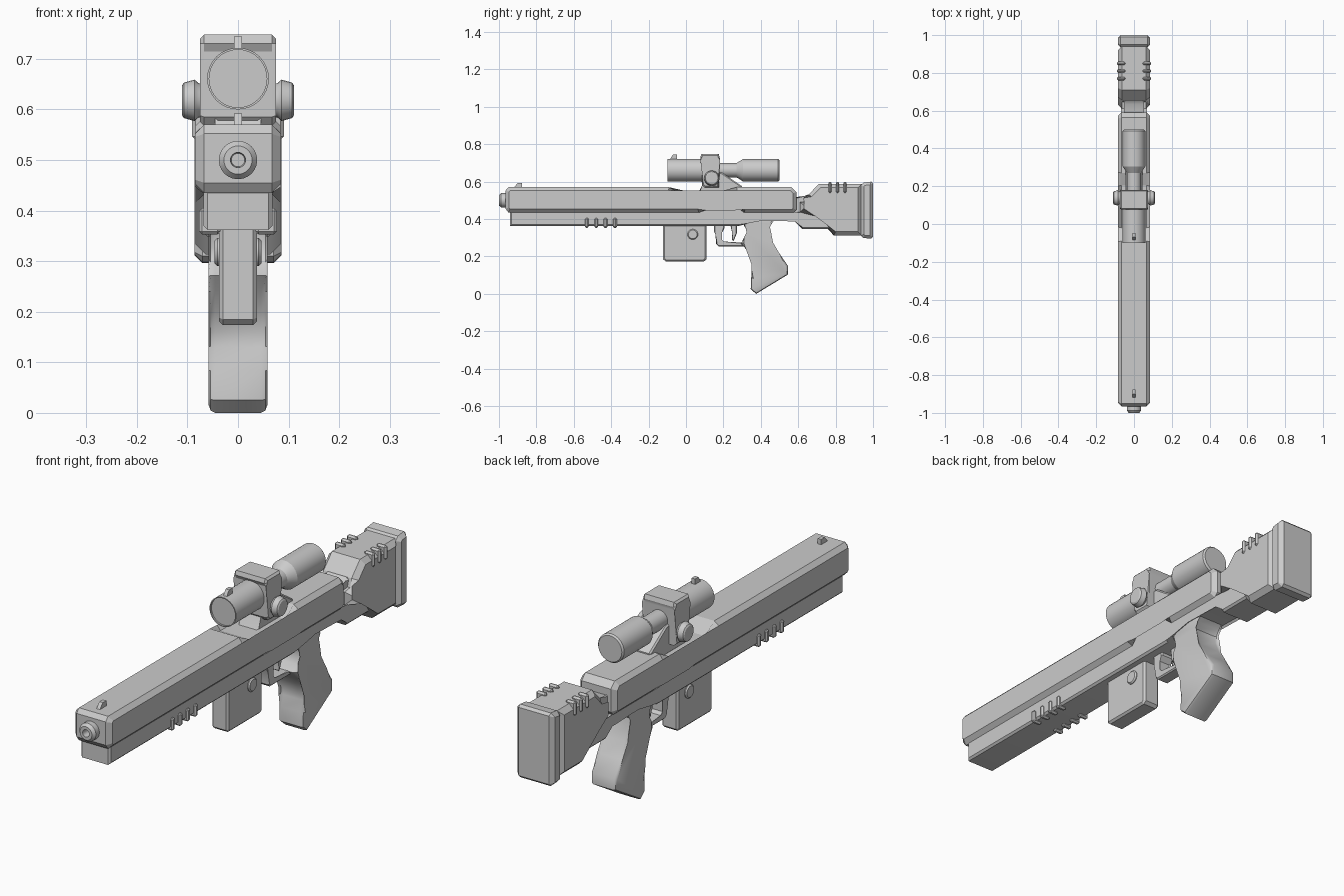
import bpy, bmesh, math
from mathutils import Matrix, Vector

cube = bpy.data.objects.get("Cube")
if cube:
    bpy.data.objects.remove(cube, do_unlink=True)

# One matte grey for everything
grey = bpy.data.materials.new("matte grey")
grey.use_nodes = True
COLOUR = (0.6, 0.6, 0.6, 1)
grey.diffuse_color = COLOUR
grey.node_tree.nodes["Principled BSDF"].inputs["Base Color"].default_value = COLOUR


def finish(name, bm, angle=30):
    bmesh.ops.recalc_face_normals(bm, faces=bm.faces[:])
    mesh = bpy.data.meshes.new(name)
    bm.to_mesh(mesh)
    bm.free()
    mesh.materials.append(grey)
    obj = bpy.data.objects.new(name, mesh)
    bpy.context.collection.objects.link(obj)
    bpy.ops.object.select_all(action='DESELECT')
    obj.select_set(True)
    bpy.context.view_layer.objects.active = obj
    bpy.ops.object.shade_smooth_by_angle(angle=math.radians(angle))
    return obj


def prism(name, pts, half, bevel=0.0, segments=1, angle=25):
    """Side profile (y, z) extruded to x = +-half, with its outline chamfered."""
    bm = bmesh.new()
    a = [bm.verts.new((-half, y, z)) for y, z in pts]
    b = [bm.verts.new((half, y, z)) for y, z in pts]
    caps = [bm.faces.new(a), bm.faces.new(b[::-1])]
    n = len(pts)
    for i in range(n):
        j = (i + 1) % n
        bm.faces.new((a[j], a[i], b[i], b[j]))
    if bevel:
        edges = [e for f in caps for e in f.edges]
        bmesh.ops.bevel(bm, geom=edges, offset=bevel, segments=segments,
                        profile=0.5, affect='EDGES', clamp_overlap=True)
    return finish(name, bm, angle)


def box(name, x, y, z, bevel=0.0):
    """Box from (min, max) ranges with all edges chamfered."""
    bm = bmesh.new()
    bmesh.ops.create_cube(bm, size=1)
    for v in bm.verts:
        v.co = Vector([(r[0] + r[1]) / 2 + c * (r[1] - r[0])
                       for r, c in zip((x, y, z), v.co)])
    if bevel:
        bmesh.ops.bevel(bm, geom=bm.edges[:], offset=bevel, segments=1,
                        affect='EDGES', clamp_overlap=True)
    return finish(name, bm, 25)


def lathe(name, profile, centre, axis='Y', sides=32):
    """Turn (distance, radius) points about the y or x axis through centre."""
    bm = bmesh.new()
    rings = []
    for d, r in profile:
        ring = []
        for i in range(sides):
            t = 2 * math.pi * i / sides
            c, s = r * math.cos(t), r * math.sin(t)
            p = (c, d, s) if axis == 'Y' else (d, c, s)
            ring.append(bm.verts.new(Vector(p) + Vector(centre)))
        rings.append(ring)
    for p, q in zip(rings, rings[1:]):
        for i in range(sides):
            j = (i + 1) % sides
            bm.faces.new((p[i], p[j], q[j], q[i]))
    bm.faces.new(rings[0])
    bm.faces.new(rings[-1][::-1])
    return finish(name, bm)


# Upper body with a scope recess on top and a raised step underneath
prism("upper_body", [
    (-0.965, 0.455), (-0.95, 0.435), (0.07, 0.435), (0.095, 0.465), (0.27, 0.465),
    (0.31, 0.433), (0.575, 0.433), (0.59, 0.45), (0.59, 0.545), (0.565, 0.57),
    (0.27, 0.57), (0.205, 0.535), (-0.02, 0.535), (-0.09, 0.57),
    (-0.95, 0.57), (-0.965, 0.552)], 0.085, 0.018)

# Lower body running back into the tail under the stock
prism("lower_body", [
    (-0.94, 0.362), (0.28, 0.362), (0.33, 0.385), (0.41, 0.40), (0.585, 0.395),
    (0.62, 0.348), (0.79, 0.348), (0.79, 0.43), (0.57, 0.43), (0.55, 0.45),
    (0.30, 0.45), (0.27, 0.475), (0.10, 0.475), (0.07, 0.45), (-0.94, 0.45)],
    0.068, 0.008)

# Grip strips wrapping the lower edges of the handguard
for i in range(4):
    y = -0.53 + i * 0.05
    for side, s in (("left", 1), ("right", -1)):
        box(f"handguard_rib_{side}_{i + 1}", sorted((s * 0.035, s * 0.077)),
            (y - 0.01, y + 0.01), (0.353, 0.405), 0.006)

# Muzzle with a recessed bore
lathe("muzzle", [(-0.94, 0.038), (-0.988, 0.038), (-1.0, 0.028), (-1.0, 0.015),
                 (-0.96, 0.013)], (0, 0, 0.5), sides=24)

# Front sight on the body and small sight on the scope
prism("front_sight", [(-0.925, 0.56), (-0.915, 0.575), (-0.90, 0.592),
                      (-0.877, 0.592), (-0.877, 0.56)], 0.008)
prism("scope_sight", [(-0.09, 0.71), (-0.08, 0.73), (-0.07, 0.744),
                      (-0.048, 0.744), (-0.048, 0.71)], 0.008)

# Scope tube with a slim waist
lathe("scope", [(-0.093, 0.055), (-0.093, 0.057), (-0.10, 0.057), (-0.10, 0.061),
                (0.13, 0.061), (0.13, 0.038), (0.27, 0.038), (0.305, 0.06),
                (0.492, 0.06), (0.499, 0.054)], (0, 0, 0.661))

# Scope mount, its foot and the two side knobs
prism("scope_mount", [
    (0.085, 0.585), (0.10, 0.568), (0.175, 0.568), (0.175, 0.715), (0.18, 0.73),
    (0.175, 0.748), (0.082, 0.748), (0.077, 0.73), (0.085, 0.715)], 0.075, 0.008)
prism("mount_foot", [(0.06, 0.53), (0.30, 0.53), (0.30, 0.575), (0.19, 0.65),
                     (0.12, 0.65), (0.09, 0.575)], 0.045, 0.006)
for side, s in (("left", 1), ("right", -1)):
    lathe(f"mount_knob_{side}", [(s * 0.06, 0.03), (s * 0.078, 0.034), (s * 0.086, 0.041),
                                 (s * 0.107, 0.035), (s * 0.111, 0.029)],
          (0, 0.138, 0.618), 'X', 24)

# Stock: neck, shoulder body, butt plate and top ribs
prism("stock_neck", [(0.57, 0.43), (0.74, 0.43), (0.74, 0.53), (0.65, 0.53),
                     (0.635, 0.515), (0.57, 0.515)], 0.052, 0.008)
prism("stock_body", [
    (0.61, 0.436), (0.70, 0.436), (0.79, 0.313), (0.94, 0.313), (0.94, 0.588),
    (0.71, 0.588), (0.655, 0.53), (0.645, 0.495), (0.61, 0.49)], 0.084, 0.02)
prism("butt_plate", [
    (0.935, 0.31), (0.95, 0.298), (0.99, 0.296), (1.0, 0.306),
    (1.0, 0.59), (0.99, 0.60), (0.95, 0.595), (0.935, 0.58)], 0.086, 0.018)
for i in range(3):
    y = 0.77 + i * 0.04
    for side, s in (("left", 1), ("right", -1)):
        box(f"stock_rib_{side}_{i + 1}", sorted((s * 0.045, s * 0.091)),
            (y - 0.009, y + 0.009), (0.54, 0.599), 0.007)

# Magazine with a round catch on each side
prism("magazine", [(-0.122, 0.40), (-0.122, 0.185), (-0.11, 0.174),
                   (0.097, 0.174), (0.109, 0.185), (0.109, 0.40)], 0.038, 0.008)
lathe("magazine_catch", [(-0.046, 0.023), (-0.041, 0.028), (0.041, 0.028),
                         (0.046, 0.023)], (0, 0.036, 0.318), 'X', 24)

# Trigger guard and trigger
prism("trigger_guard", [
    (0.15, 0.38), (0.15, 0.335), (0.162, 0.32), (0.162, 0.265), (0.175, 0.253),
    (0.33, 0.253), (0.33, 0.272), (0.20, 0.275), (0.188, 0.287), (0.188, 0.33),
    (0.205, 0.35), (0.205, 0.38)], 0.028, 0.005)
prism("trigger", [(0.235, 0.38), (0.25, 0.33), (0.245, 0.29), (0.255, 0.283),
                  (0.272, 0.325), (0.272, 0.38)], 0.014, 0.004)

# Rounded pistol grip
prism("grip", [
    (0.29, 0.41), (0.30, 0.375), (0.332, 0.355), (0.337, 0.325), (0.32, 0.295),
    (0.292, 0.272), (0.32, 0.24), (0.348, 0.20), (0.363, 0.16), (0.362, 0.13),
    (0.348, 0.085), (0.346, 0.025), (0.375, 0.0), (0.545, 0.103), (0.545, 0.15),
    (0.50, 0.215), (0.465, 0.275), (0.443, 0.325), (0.435, 0.36), (0.45, 0.385),
    (0.49, 0.41)], 0.058, 0.018, 2, 40)
